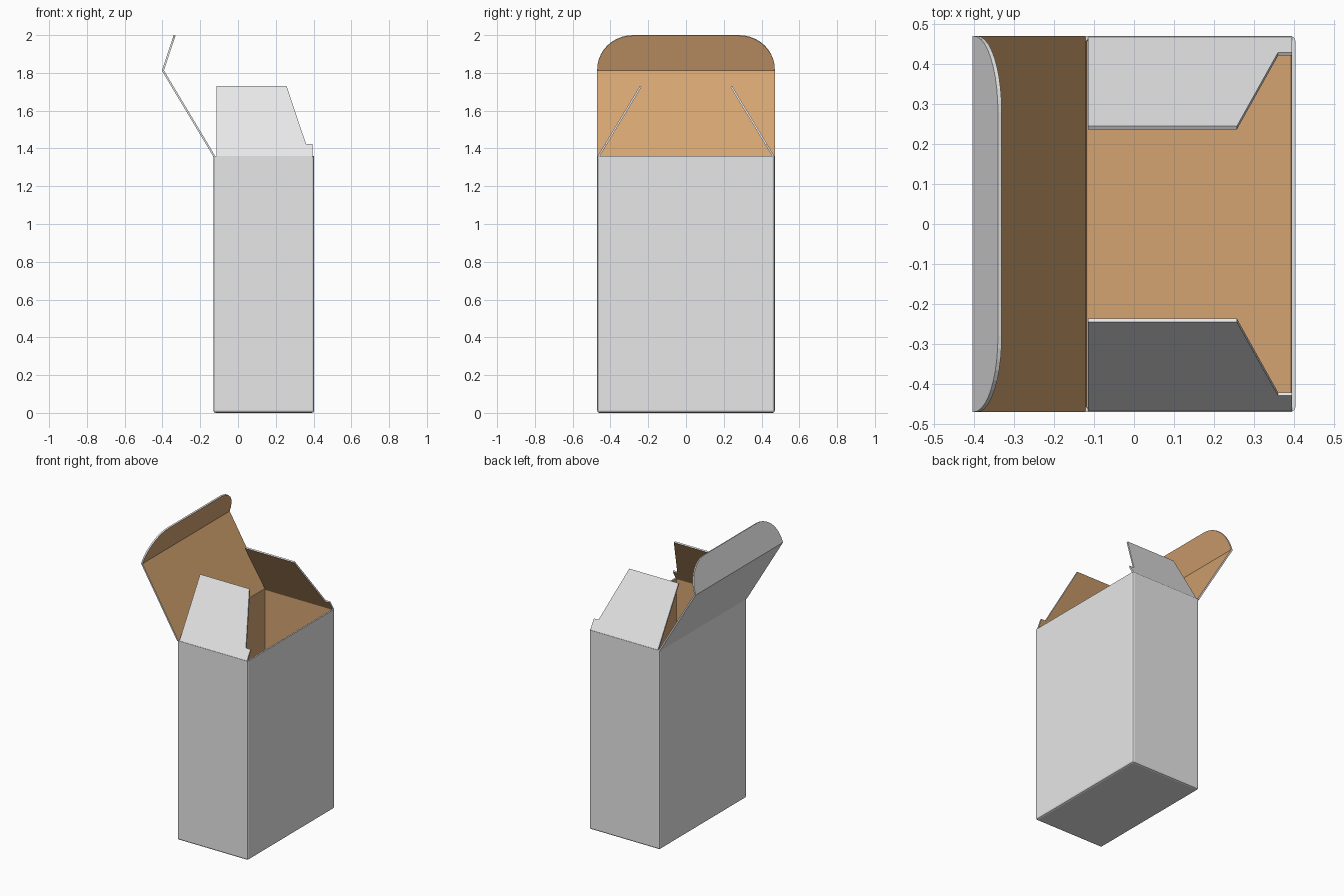
import bpy, bmesh, math
from mathutils import Vector

if "Cube" in bpy.data.objects:
    bpy.data.objects.remove(bpy.data.objects["Cube"])

X0, X1, Y, H, T = -0.13, 0.403, 0.47, 1.36, 0.01


def material(name, rgb):
    m = bpy.data.materials.new(name)
    m.diffuse_color = (*rgb, 1)
    m.use_nodes = True
    m.node_tree.nodes["Principled BSDF"].inputs["Base Color"].default_value = m.diffuse_color
    return m


OUTER = material("white_card", (0.8, 0.8, 0.8))
INNER = material("brown_card", (0.66, 0.37, 0.165))


def card(name, bm):
    """Turn an open sheet into thick card: white outside, brown inside."""
    me = bpy.data.meshes.new(name)
    bm.to_mesh(me)
    bm.free()
    ob = bpy.data.objects.new(name, me)
    bpy.context.collection.objects.link(ob)
    me.materials.append(OUTER)
    me.materials.append(INNER)
    s = ob.modifiers.new("thickness", 'SOLIDIFY')
    s.thickness = T
    s.offset = -1
    s.use_even_offset = True
    s.material_offset = 1
    s.material_offset_rim = 0
    return ob


def face(bm, verts, outward):
    f = bm.faces.new(verts)
    f.normal_update()
    if f.normal.dot(Vector(outward)) < 0:
        f.normal_flip()
    return f


# Carton body: open-topped box with slightly softened folds
bm = bmesh.new()
bmesh.ops.create_cube(bm, size=1)
for v in bm.verts:
    v.co = Vector(((X0 + X1) / 2 + v.co.x * (X1 - X0), v.co.y * 2 * Y, (v.co.z + 0.5) * H))
bm.normal_update()
bmesh.ops.delete(bm, geom=[f for f in bm.faces if f.normal.z > 0.9], context='FACES')
folds = [e for e in bm.edges if not e.is_boundary]
bmesh.ops.bevel(bm, geom=folds, offset=0.012, segments=2, profile=0.5, affect='EDGES')
card("carton_body", bm)

# Lid with folded tuck flap, rounded at its free corners
bm = bmesh.new()
hinge, fold, tip = Vector((X0, 0, H - 0.004)), Vector((-0.403, 0, 1.812)), Vector((-0.34, 0, 2.0))
side = Vector((0, Y, 0))
a, b = bm.verts.new(hinge - side), bm.verts.new(hinge + side)
c, d = bm.verts.new(fold + side), bm.verts.new(fold - side)
face(bm, [a, b, c, d], (-1, 0, -0.5))
R, N = 0.19, 10
arc = [(Y - R + R * math.cos(t), 0.04 + 0.96 * math.sin(t))
       for t in (math.pi / 2 * i / N for i in range(N + 1))]
rim = arc + [(-y, s) for y, s in reversed(arc)]
tuck = [bm.verts.new(fold.lerp(tip, s) + Vector((0, y, 0))) for y, s in rim]
face(bm, [d, c] + tuck, (-1, 0, 0.3))
card("lid", bm)

# Two side dust flaps, leaning inwards
profile = [(-0.115, H - 0.004), (0.395, H - 0.004), (0.395, 1.424),
           (0.36, 1.424), (0.257, 1.73), (-0.115, 1.73)]
for name, sy in (("front_dust_flap", -1), ("back_dust_flap", 1)):
    bm = bmesh.new()
    slope = (Y - 0.247) / (1.73 - H)
    vs = [bm.verts.new((x, sy * (Y - (z - H + 0.004) * slope), z)) for x, z in profile]
    face(bm, vs, (0, sy, 0.6))
    card(name, bm)
